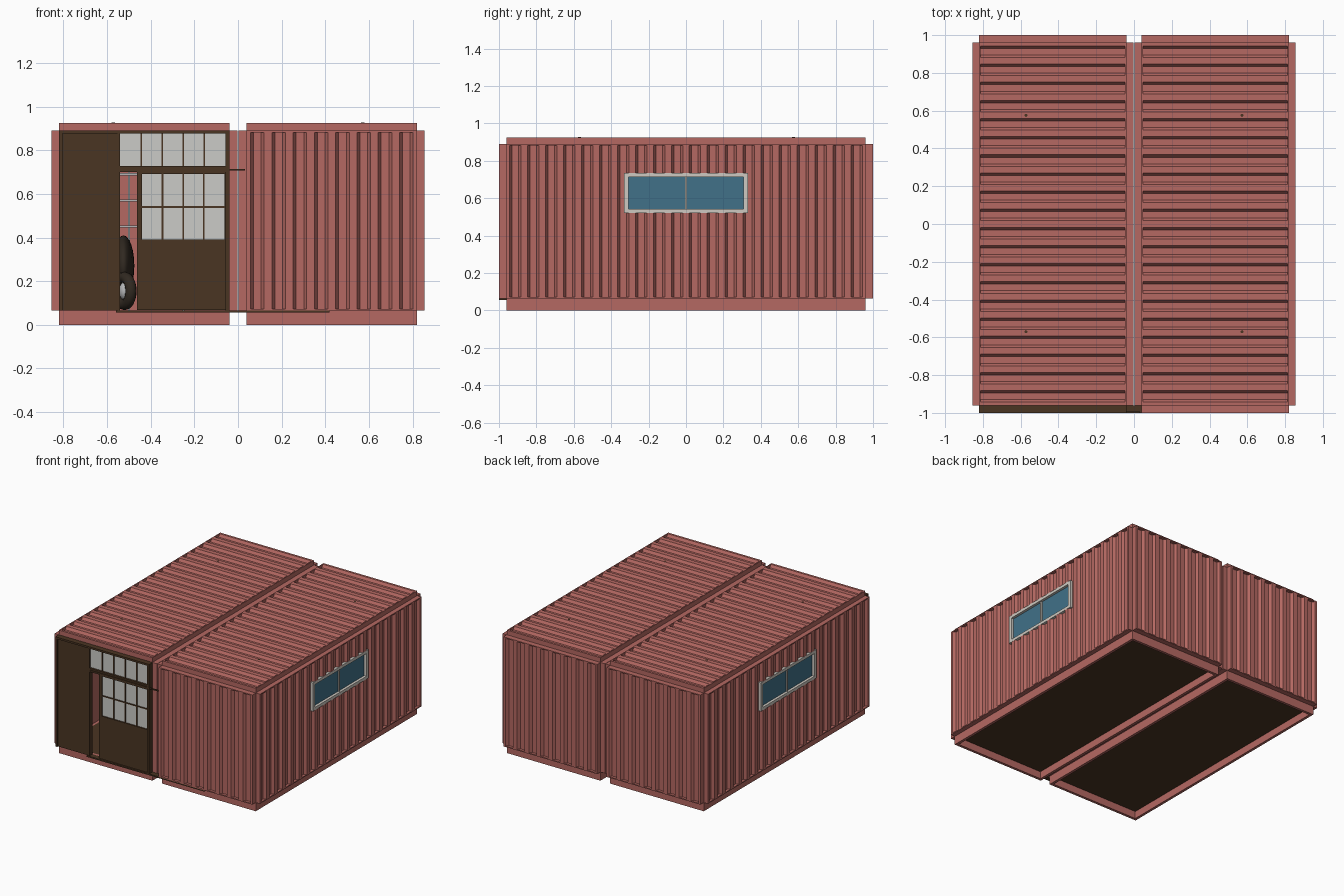
import bpy, bmesh, math
from mathutils import Vector, Matrix

if "Cube" in bpy.data.objects:
    bpy.data.objects.remove(bpy.data.objects["Cube"])


def material(name, r, g, b):
    m = bpy.data.materials.new(name)
    m.diffuse_color = (r, g, b, 1)
    m.use_nodes = True
    m.node_tree.nodes["Principled BSDF"].inputs["Base Color"].default_value = m.diffuse_color
    return m


RED = material("rust red paint", 0.46, 0.14, 0.122)
BROWN = material("dark brown timber", 0.068, 0.035, 0.016)
PANE = material("frosted white pane", 0.60, 0.60, 0.57)
FRAME = material("off white frame", 0.62, 0.59, 0.54)
GLASS = material("blue glass", 0.052, 0.165, 0.25)
STEEL = material("grey steel", 0.45, 0.46, 0.47)
BLACK = material("dark rubber", 0.03, 0.022, 0.015)


def finish(name, bm, mat):
    bmesh.ops.recalc_face_normals(bm, faces=bm.faces)
    me = bpy.data.meshes.new(name)
    bm.to_mesh(me)
    bm.free()
    me.materials.append(mat)
    ob = bpy.data.objects.new(name, me)
    bpy.context.collection.objects.link(ob)
    return ob


def box(name, x0, x1, y0, y1, z0, z1, mat):
    bm = bmesh.new()
    bmesh.ops.create_cube(bm, size=1)
    for v in bm.verts:
        v.co = Vector(((x0 + x1) / 2 + v.co.x * (x1 - x0),
                       (y0 + y1) / 2 + v.co.y * (y1 - y0),
                       (z0 + z1) / 2 + v.co.z * (z1 - z0)))
    return finish(name, bm, mat)


T, RIM, DEPTH = 0.035, 0.008, 0.02     # panel thickness, end rim, rib depth


def corrugated(name, place, u0, u1, v0, v1, ribs, t=T):
    """Ribbed panel: u runs across the ribs, v along them, w outwards."""
    p = (u1 - u0) / ribs
    prof = [(u0, 0), (u0, t)]
    for i in range(ribs):
        a = u0 + i * p
        prof += [(a + p * 0.18, t), (a + p * 0.32, t - DEPTH),
                 (a + p * 0.68, t - DEPTH), (a + p * 0.82, t)]
    prof += [(u1, t), (u1, 0)]
    bm = bmesh.new()
    ends = [[bm.verts.new(place(u, v, w)) for u, w in prof]
            for v in (v0 + RIM, v1 - RIM)]
    n = len(prof)
    for i in range(n):
        j = (i + 1) % n
        bm.faces.new((ends[0][i], ends[0][j], ends[1][j], ends[1][i]))
    caps = [bm.faces.new(e) for e in ends]
    bmesh.ops.triangulate(bm, faces=caps)
    ob = finish(name, bm, RED)
    # flat rims closing the rib ends
    for a, b in ((v0, v0 + RIM), (v1 - RIM, v1)):
        lo, hi = Vector(place(u0, a, 0)), Vector(place(u1, b, t))
        box(name + "_rim", lo.x, hi.x, lo.y, hi.y, lo.z, hi.z, RED)
    for o in bpy.context.collection.objects:
        if o.name.startswith(name + "_rim"):
            b2 = bmesh.new()
            b2.from_mesh(o.data)
            bmesh.ops.recalc_face_normals(b2, faces=b2.faces)
            b2.to_mesh(o.data)
            b2.free()
    return ob


Z0, Z1, ZT = 0.065, 0.89, 0.925
for s, side in ((-1, "left"), (1, "right")):
    xa, xb = sorted((s * 0.04, s * 0.82))
    # base rails and floor
    for y0, y1 in ((-0.96, -0.94), (0.94, 0.96)):
        box(side + "_base_end_rail", xa, xb, y0, y1, 0, Z0, RED)
    for x0, x1 in ((xa, xa + 0.02), (xb - 0.02, xb)):
        box(side + "_base_side_rail", x0, x1, -0.94, 0.94, 0, Z0, RED)
    box(side + "_floor", xa + 0.02, xb - 0.02, -0.94, 0.94, 0.055, 0.065, BROWN)

    # roof and its small vent caps
    corrugated(side + "_roof", lambda u, v, w: (v, u, Z1 + w), -0.96, 0.96, xa, xb, 20)
    for y in (-0.57, 0.575):
        bm = bmesh.new()
        bmesh.ops.create_cone(bm, cap_ends=True, segments=10, radius1=0.008, radius2=0.008,
                              depth=0.034, matrix=Matrix.Translation((s * 0.572, y, 0.909)))
        finish(side + "_roof_vent", bm, BROWN)

    # back wall, and front wall on the right container only
    corrugated(side + "_back_wall", lambda u, v, w: (u, 0.96 + w, v), xa, xb, Z0, Z1, 8, 0.04)
    if s > 0:
        corrugated("right_front_wall", lambda u, v, w: (u, -0.96 - w, v), xa, xb, Z0, Z1, 8, 0.04)

    # long outer wall with a window opening
    wall = corrugated(side + "_side_wall", lambda u, v, w: (s * (0.82 + w), u, v),
                      -0.96, 0.96, Z0, Z1, 20)
    wy, wz0, wz1 = 0.332, 0.52, 0.735
    cx = sorted((s * 0.75, s * 0.95))
    cutter = box("window_cutter", *cx, -wy, wy, wz0, wz1, RED)
    cutter.hide_render = True
    mod = wall.modifiers.new("window_hole", 'BOOLEAN')
    mod.operation, mod.solver, mod.object = 'DIFFERENCE', 'EXACT', cutter
    bpy.context.view_layer.objects.active = wall
    bpy.ops.object.modifier_apply(modifier=mod.name)
    bpy.data.objects.remove(cutter)

    # sliding window
    fx = sorted((s * 0.82, s * 0.8555))
    for z0, z1 in ((wz0, wz0 + 0.022), (wz1 - 0.022, wz1)):
        box(side + "_window_frame", *fx, -wy, wy, z0, z1, FRAME)
    for y0, y1 in ((-wy, -wy + 0.025), (wy - 0.025, wy)):
        box(side + "_window_jamb", *fx, y0, y1, wz0 + 0.022, wz1 - 0.022, FRAME)
    gx = sorted((s * 0.829, s * 0.836))
    box(side + "_window_glass", *gx, -wy + 0.025, wy - 0.025, wz0 + 0.022, wz1 - 0.022, GLASS)
    mx = sorted((s * 0.829, s * 0.846))
    box(side + "_window_mullion", *mx, -0.005, 0.005, wz0 + 0.022, wz1 - 0.022, FRAME)

    # plain wall facing the neighbouring container
    ix = sorted((s * 0.0015, s * 0.04))
    box(side + "_inner_wall", *ix, -0.96, 0.96, Z0, Z1, RED)

# ---- timber front of the left container ----
box("front_left_panel", -0.82, -0.54, -0.99, -0.96, Z0, Z1, BROWN)
box("front_left_edge", -0.82, -0.805, -1.0, -0.96, Z0, Z1, BROWN)
box("front_top_beam", -0.82, -0.04, -1.0, -0.96, 0.876, Z1, BROWN)
box("front_right_post", -0.058, -0.04, -1.0, -0.96, Z0, Z1, BROWN)
box("door_post", -0.553, -0.54, -0.995, -0.96, Z0, Z1, BROWN)
box("door_header", -0.54, -0.05, -0.995, -0.96, 0.70, 0.727, BROWN)


def glazing(name, x0, x1, z0, z1, cols, rows, y):
    """Opaque pane with a grid of thin glazing bars."""
    box(name + "_pane", x0, x1, y + 0.006, y + 0.012, z0, z1, PANE)
    for i in range(1, cols):
        x = x0 + (x1 - x0) * i / cols
        box(name + "_bar", x - 0.004, x + 0.004, y, y + 0.008, z0, z1, BROWN)
    for i in range(1, rows):
        z = z0 + (z1 - z0) * i / rows
        box(name + "_bar", x0, x1, y, y + 0.008, z - 0.004, z + 0.004, BROWN)


glazing("transom", -0.54, -0.058, 0.727, 0.876, 5, 1, -0.986)

# sliding door: frame, lower panel, windows
box("door_lower_panel", -0.462, -0.05, -0.99, -0.965, 0.068, 0.39, BROWN)
box("door_left_stile", -0.462, -0.44, -0.99, -0.965, 0.39, 0.71, BROWN)
box("door_right_stile", -0.062, -0.05, -0.99, -0.965, 0.39, 0.71, BROWN)
box("door_top_rail", -0.44, -0.062, -0.99, -0.965, 0.69, 0.71, BROWN)
glazing("door_window", -0.44, -0.062, 0.39, 0.69, 4, 2, -0.986)
box("door_hanging_rail", -0.54, 0.033, -1.0, -0.992, 0.706, 0.715, BROWN)
box("door_floor_track", -0.56, 0.42, -1.0, -0.96, 0.056, 0.066, BROWN)

# ---- things seen through the doorway ----
for z in (0.45, 0.57, 0.69):
    box("shelf_board", -0.75, -0.25, 0.80, 0.94, z - 0.005, z + 0.005, STEEL)
for x in (-0.75, -0.5, -0.25):
    box("shelf_post", x - 0.005, x + 0.005, 0.93, 0.945, Z0, 0.80, STEEL)


def ball(name, loc, scale, mat):
    bm = bmesh.new()
    bmesh.ops.create_uvsphere(bm, u_segments=20, v_segments=12, radius=1)
    for v in bm.verts:
        v.co = Vector(loc) + Vector(v.co[i] * scale[i] for i in range(3))
    for f in bm.faces:
        f.smooth = True
    return finish(name, bm, mat)


# parked motorbike: body, wheels and hubs
ball("bike_body", (-0.525, -0.45, 0.27), (0.05, 0.24, 0.14), BLACK)
for y in (-0.68, -0.22):
    bpy.ops.mesh.primitive_torus_add(location=(-0.52, y, 0.155), rotation=(0, math.pi / 2, 0.5),
                                     major_radius=0.062, minor_radius=0.026,
                                     major_segments=24, minor_segments=10)
    tyre = bpy.context.object
    tyre.name = "bike_tyre"
    tyre.data.materials.append(BLACK)
    bpy.ops.object.shade_smooth()
    ball("bike_hub", (-0.52, y, 0.155), (0.025, 0.035, 0.042), STEEL)
